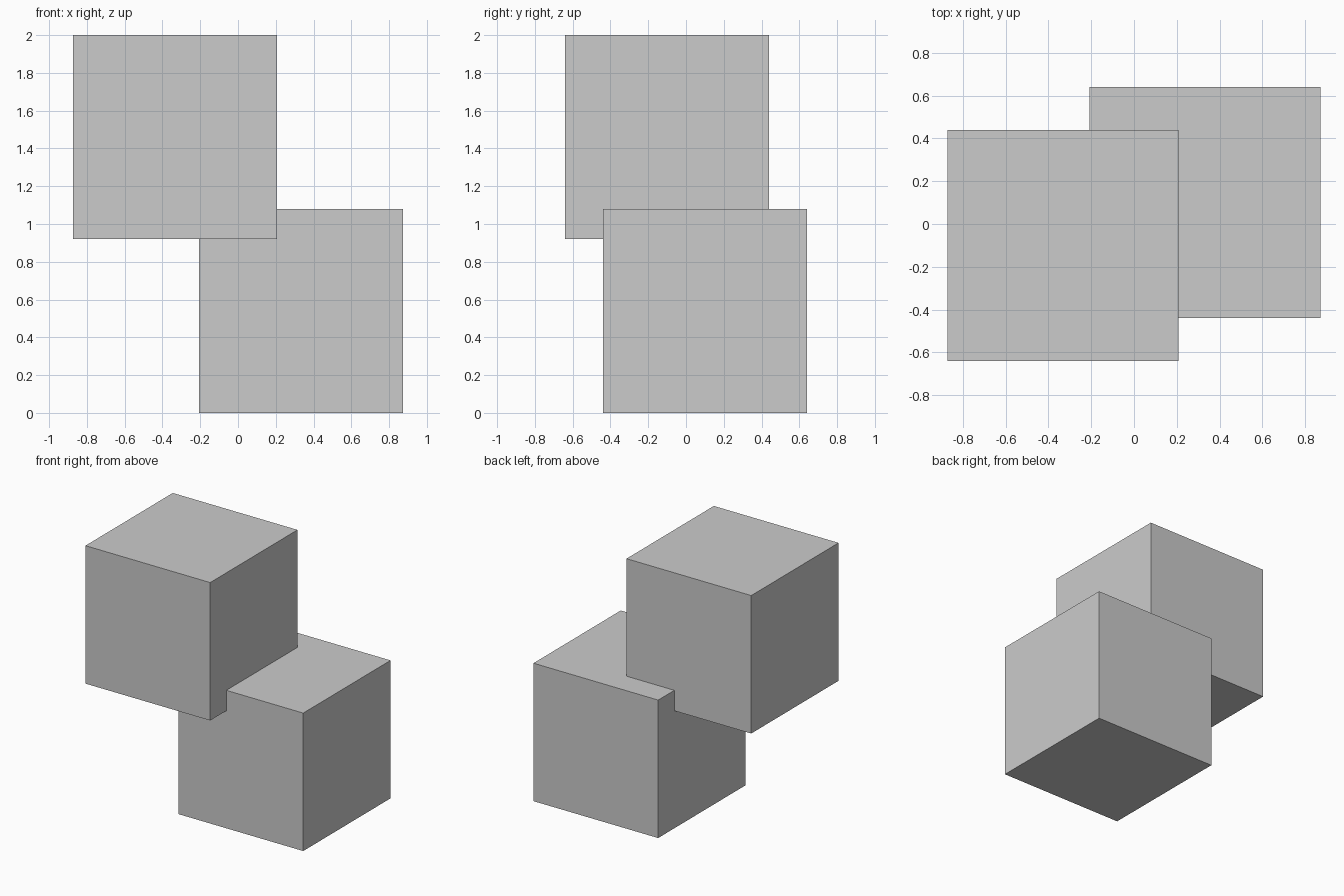
import bpy

if "Cube" in bpy.data.objects:
    bpy.data.objects.remove(bpy.data.objects["Cube"])

SIZE = 1.08            # edge length of both cubes
OFFSET_X, OFFSET_Y = 0.333, 0.10


def add_cube(name, x, y, z):
    bpy.ops.mesh.primitive_cube_add(size=SIZE, location=(x, y, z))
    bpy.context.object.name = name


# Lower cube standing on the ground, back right
add_cube("lower_cube", OFFSET_X, OFFSET_Y, SIZE / 2)

# Upper cube, front left, sunk slightly into the lower one
add_cube("upper_cube", -OFFSET_X, -OFFSET_Y, 2 - SIZE / 2)
